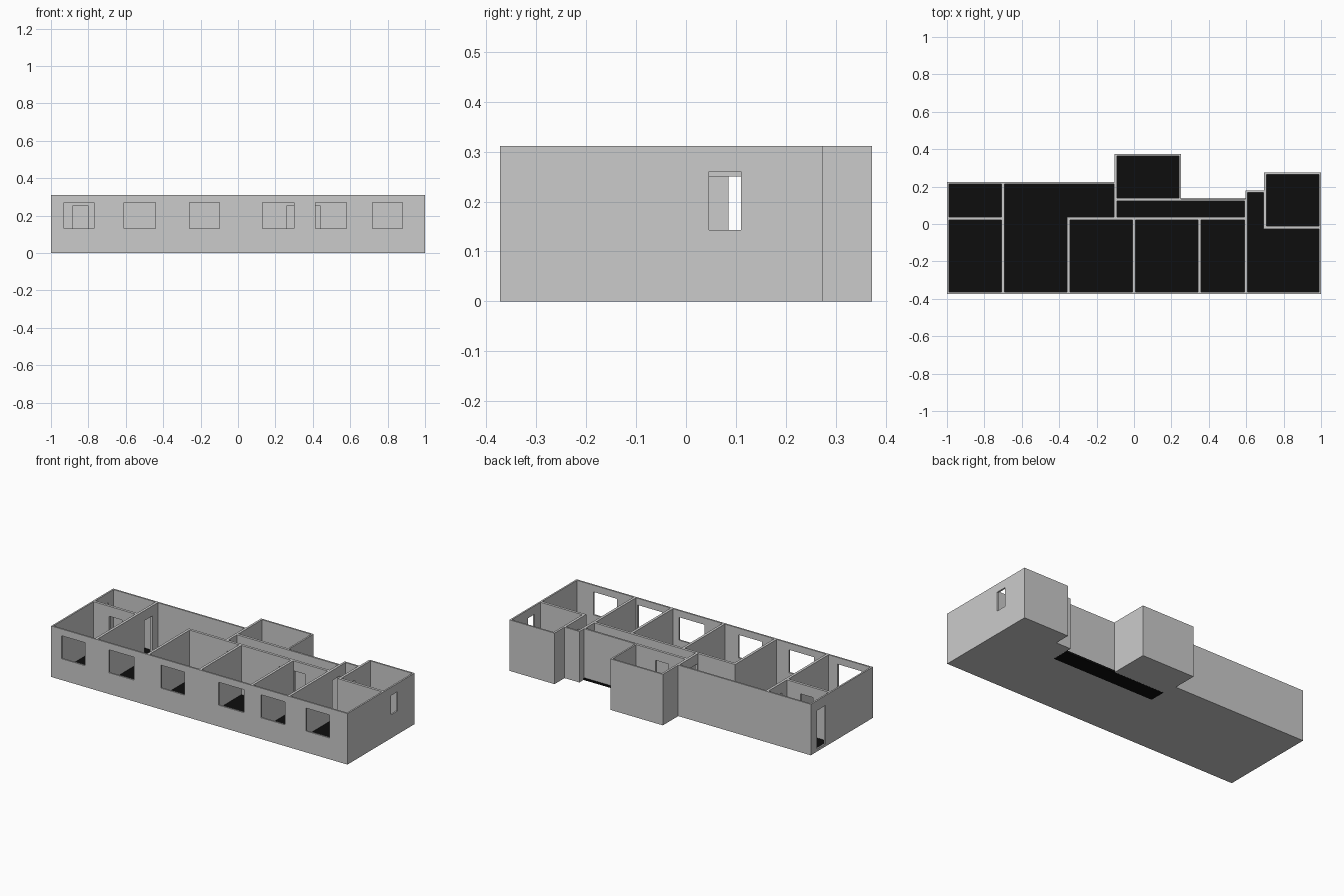
import bpy, bmesh

if "Cube" in bpy.data.objects:
    bpy.data.objects.remove(bpy.data.objects["Cube"])

H = 0.311        # wall height
BASE = 0.010     # slab thickness


def rect(x0, x1, y0, y1):
    return [(x0, y0), (x1, y0), (x1, y1), (x0, y1)]


def prisms(name, parts):
    """One object made of upright prisms: (outline, z0, z1); flat sheet if z0 == z1."""
    bm = bmesh.new()
    for pts, z0, z1 in parts:
        face = bm.faces.new([bm.verts.new((x, y, z0)) for x, y in pts])
        if z1 > z0:
            ext = bmesh.ops.extrude_face_region(bm, geom=[face], use_keep_orig=True)
            top = [v for v in ext["geom"] if isinstance(v, bmesh.types.BMVert)]
            bmesh.ops.translate(bm, verts=top, vec=(0, 0, z1 - z0))
    if any(z1 > z0 for _, z0, z1 in parts):
        bmesh.ops.recalc_face_normals(bm, faces=bm.faces)
    mesh = bpy.data.meshes.new(name)
    bm.to_mesh(mesh)
    bm.free()
    ob = bpy.data.objects.new(name, mesh)
    bpy.context.collection.objects.link(ob)
    return ob


# Building shell: footprint extruded to full height
footprint = [(-1, -.373), (1, -.373), (1, .275), (.695, .275), (.695, .178),
             (.595, .178), (.595, .133), (.25, .133), (.25, .373),
             (-.105, .373), (-.105, .225), (-1, .225)]
shell = prisms("walls", [(footprint, 0, H)])

# Room outlines
corridor = rect(-.092, .592, .038, .122)
rooms = [
    rect(-.99, -.708, -.363, .022),
    rect(-.99, -.708, .038, .215),
    [(-.692, -.363), (-.358, -.363), (-.358, .038), (-.108, .038),
     (-.108, .215), (-.692, .215)],
    rect(-.342, -.008, -.363, .022),
    rect(.008, .342, -.363, .022),
    rect(.358, .592, -.363, .022),
    rect(-.092, .24, .138, .363),
    [(.608, -.363), (.99, -.363), (.99, -.028), (.692, -.028),
     (.692, .168), (.608, .168)],
    rect(.708, .99, -.012, .265),
]

# Openings
openings = []
for x0, x1 in [(-.93, -.77), (-.61, -.44), (-.26, -.10), (.13, .30), (.415, .58), (.72, .88)]:
    openings.append((rect(x0, x1, -.40, -.35), .13, .27))            # front windows
openings.append((rect(.97, 1.03, .046, .11), .143, .26))             # side window
for x0, x1, y in [(-.885, -.80, .03), (-.09, -.012, .03), (.26, .338, .03),
                  (.362, .44, .03), (.02, .11, .13)]:
    openings.append((rect(x0, x1, y - .014, y + .014), .016, .25))   # doors facing front
for x, y0, y1 in [(-1, .085, .165), (-.70, .085, .165), (-.10, .045, .115),
                  (.60, .045, .115), (.70, .045, .115)]:
    openings.append((rect(x - .015, x + .015, y0, y1), .016, .25))   # doors facing sideways

# Hollow out the rooms, then the doors and windows
cut_rooms = prisms("room_cutter", [(r, BASE, 1) for r in rooms] + [(corridor, -1, 1)])
cut_open = prisms("opening_cutter", openings)
for cutter in (cut_rooms, cut_open):
    mod = shell.modifiers.new(cutter.name, 'BOOLEAN')
    mod.operation = 'DIFFERENCE'
    mod.solver = 'EXACT'
    mod.object = cutter
    cutter.hide_render = True
    cutter.hide_set(True)

# Black floors; the corridor floor is a slab showing under the back wall
black = bpy.data.materials.new("floor_black")
black.diffuse_color = (0.004, 0.004, 0.004, 1)
black.use_nodes = True
black.node_tree.nodes["Principled BSDF"].inputs["Base Color"].default_value = black.diffuse_color
floors = prisms("room_floors", [(r, BASE + .001, BASE + .001) for r in rooms])
slab = prisms("corridor_floor", [(rect(-.092, .595, .038, .137), -.0005, .012)])
for ob in (floors, slab):
    ob.data.materials.append(black)
